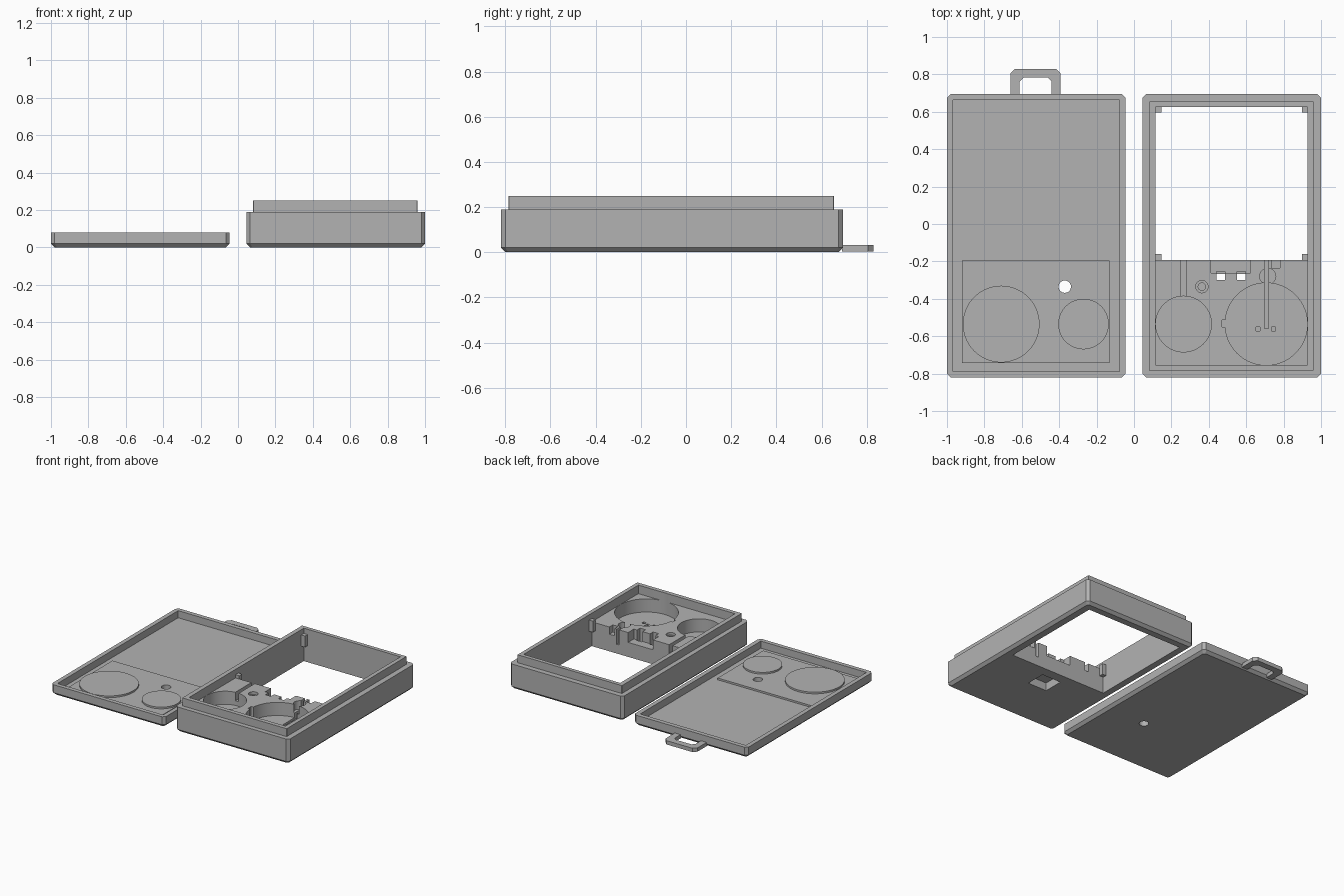
import bpy
import bmesh
from math import sin, cos, pi

cube = bpy.data.objects.get("Cube")
if cube:
    bpy.data.objects.remove(cube, do_unlink=True)

grey = bpy.data.materials.new("matte grey")
grey.use_nodes = True
COLOUR = (0.45, 0.45, 0.45, 1)
grey.diffuse_color = COLOUR
grey.node_tree.nodes["Principled BSDF"].inputs["Base Color"].default_value = COLOUR


def loft(name, rings):
    """Closed solid through rings of points with equal counts, bottom to top."""
    bm = bmesh.new()
    loops = [[bm.verts.new(p) for p in ring] for ring in rings]
    n = len(loops[0])
    for low, high in zip(loops, loops[1:]):
        for i in range(n):
            j = (i + 1) % n
            bm.faces.new((low[i], low[j], high[j], high[i]))
    bm.faces.new(loops[0][::-1])
    bm.faces.new(loops[-1])
    bmesh.ops.recalc_face_normals(bm, faces=bm.faces)
    mesh = bpy.data.meshes.new(name)
    bm.to_mesh(mesh)
    bm.free()
    mesh.materials.append(grey)
    ob = bpy.data.objects.new(name, mesh)
    bpy.context.collection.objects.link(ob)
    return ob


def ring(x0, x1, y0, y1, c, z):
    """Rectangle with chamfered corners."""
    return [(x0 + c, y0, z), (x1 - c, y0, z), (x1, y0 + c, z), (x1, y1 - c, z),
            (x1 - c, y1, z), (x0 + c, y1, z), (x0, y1 - c, z), (x0, y0 + c, z)]


def box(name, x0, x1, y0, y1, z0, z1):
    return loft(name, [[(x0, y0, z), (x1, y0, z), (x1, y1, z), (x0, y1, z)]
                       for z in (z0, z1)])


def disc(name, x, y, r, z0, z1, n=64):
    return loft(name, [[(x + r * cos(2 * pi * i / n), y + r * sin(2 * pi * i / n), z)
                        for i in range(n)] for z in (z0, z1)])


def combine(target, tool, operation="DIFFERENCE"):
    mod = target.modifiers.new("combine", "BOOLEAN")
    mod.operation = operation
    mod.solver = "EXACT"
    mod.object = tool
    bpy.context.view_layer.update()
    graph = bpy.context.evaluated_depsgraph_get()
    mesh = bpy.data.meshes.new_from_object(target.evaluated_get(graph))
    target.modifiers.clear()
    target.data = mesh
    bpy.data.objects.remove(tool, do_unlink=True)


FRONT, BACK, EDGE = -0.82, 0.695, 0.02

# Lid: shallow tray with chamfered base
LX0, LX1 = -1.0, -0.045
lid = loft("lid_tray", [
    ring(LX0 + EDGE, LX1 - EDGE, FRONT + EDGE, BACK - EDGE, 0.012, 0),
    ring(LX0, LX1, FRONT, BACK, EDGE, EDGE),
    ring(LX0, LX1, FRONT, BACK, EDGE, 0.08)])
combine(lid, box("tray_cut", -0.967, -0.078, -0.788, 0.662, 0.026, 0.2))

# Lid pads that press on the parts in the case
combine(lid, box("pad", -0.92, -0.13, -0.742, -0.195, 0.015, 0.04), "UNION")
combine(lid, disc("large_pad", -0.71, -0.535, 0.205, 0.02, 0.053), "UNION")
combine(lid, disc("small_pad", -0.27, -0.535, 0.135, 0.02, 0.053), "UNION")
combine(lid, disc("screw_hole", -0.37, -0.335, 0.033, -0.1, 0.2, 32))

# Hanging loop at the back edge of the lid
loop = loft("hanging_loop", [ring(-0.66, -0.392, 0.62, 0.83, 0.025, z)
                             for z in (0.003, 0.032)])
combine(loop, loft("loop_cut", [ring(-0.612, -0.44, 0.6, 0.782, 0.02, z)
                                for z in (-0.1, 0.1)]))
combine(loop, box("loop_trim", -0.8, -0.2, 0.5, 0.69, -0.1, 0.1))

# Case: chamfered body with a stepped rim
CX0, CX1 = 0.045, 1.0
case = loft("case_body", [
    ring(CX0 + EDGE, CX1 - EDGE, FRONT + EDGE, BACK - EDGE, 0.012, 0),
    ring(CX0, CX1, FRONT, BACK, EDGE, EDGE),
    ring(CX0, CX1, FRONT, BACK, EDGE, 0.19),
    ring(0.081, 0.959, -0.785, 0.655, 0.002, 0.19),
    ring(0.081, 0.959, -0.785, 0.655, 0.002, 0.25)])
DECK, FLOOR = 0.185, 0.085
combine(case, box("upper_cut", 0.115, 0.928, -0.753, 0.626, DECK, 0.4))
combine(case, box("window_cut", 0.115, 0.928, -0.193, 0.626, -0.1, 0.4))

# Round wells in the deck
combine(case, disc("small_well", 0.265, -0.535, 0.149, FLOOR, 0.4))
combine(case, disc("large_well", 0.707, -0.535, 0.22, FLOOR, 0.4))

# Wire channels, switch pocket and notches: x0, x1, y0, y1, bottom, top
cuts = [
    ("small_wire_channel", 0.248, 0.277, -0.45, -0.15, 0.12, 0.4),
    ("large_wire_channel", 0.697, 0.718, -0.56, -0.15, 0.07, 0.4),
    ("side_channel", 0.735, 0.78, -0.235, -0.15, 0.13, 0.4),
    ("well_key", 0.47, 0.53, -0.55, -0.513, FLOOR, 0.4),
    ("switch_pocket", 0.412, 0.622, -0.262, -0.15, 0.11, 0.4),
    ("left_prong", 0.44, 0.486, -0.3, -0.255, 0.03, 0.4),
    ("right_prong", 0.55, 0.596, -0.3, -0.255, 0.03, 0.4),
    ("switch_opening", 0.438, 0.598, -0.42, -0.268, -0.1, 0.06),
    ("left_pin", 0.652, 0.674, -0.572, -0.55, 0.07, 0.4),
    ("right_pin", 0.735, 0.757, -0.572, -0.55, 0.07, 0.4),
]
for cut in cuts:
    combine(case, box(*cut))
combine(case, disc("wire_bend", 0.715, -0.28, 0.043, 0.12, 0.4, 32))

# Screw socket in the deck
combine(case, disc("socket", 0.363, -0.335, 0.033, 0.165, 0.4, 32))
combine(case, disc("socket_bore", 0.363, -0.335, 0.02, 0.06, 0.4, 32))

# Corner tabs in the window
for side, x in (("left", 0.914), ("right", 0.13)):
    for end, y in (("back", 0.612), ("front", -0.178)):
        box(f"{end}_{side}_tab", x - 0.017, x + 0.017, y - 0.017, y + 0.017, 0.125, 0.21)

# Smooth round walls, crisp edges
bpy.ops.object.select_all(action="DESELECT")
for ob in (lid, loop, case):
    ob.select_set(True)
bpy.context.view_layer.objects.active = case
bpy.ops.object.shade_smooth_by_angle(angle=pi / 9)
